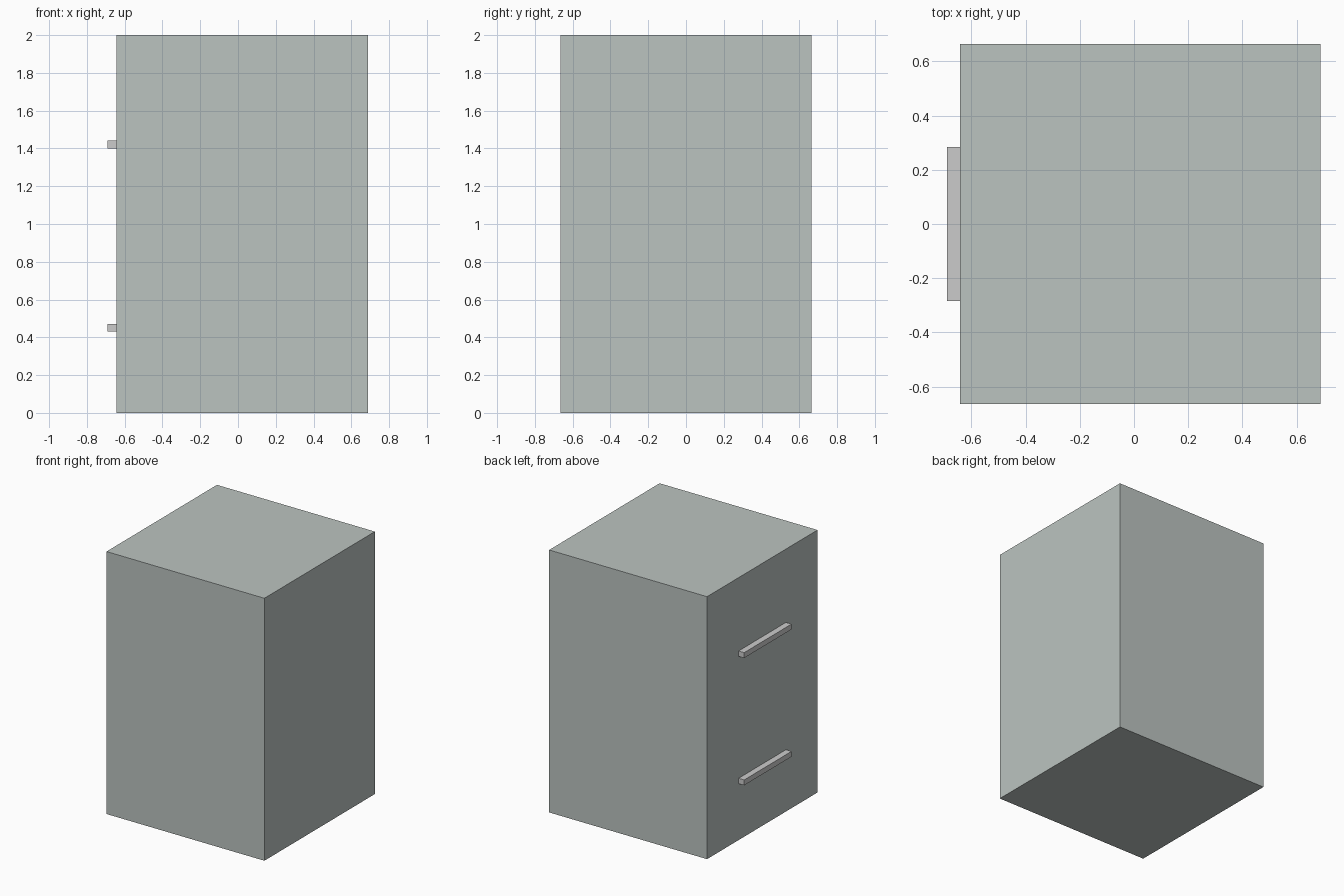
import bpy, bmesh

if "Cube" in bpy.data.objects:
    bpy.data.objects.remove(bpy.data.objects["Cube"])

FRONT = -0.643  # x of the drawer face


def material(name, rgb):
    m = bpy.data.materials.new(name)
    m.diffuse_color = (*rgb, 1)
    m.use_nodes = True
    m.node_tree.nodes["Principled BSDF"].inputs["Base Color"].default_value = m.diffuse_color
    return m


def finish(bm, name, mat=None):
    bmesh.ops.recalc_face_normals(bm, faces=bm.faces)
    me = bpy.data.meshes.new(name)
    bm.to_mesh(me)
    bm.free()
    ob = bpy.data.objects.new(name, me)
    bpy.context.collection.objects.link(ob)
    if mat:
        me.materials.append(mat)
    return ob


def box(name, x0, x1, half_y, z0, z1, mat=None):
    bm = bmesh.new()
    bmesh.ops.create_cube(bm, size=1)
    for v in bm.verts:
        v.co = (x1 if v.co.x > 0 else x0,
                half_y if v.co.y > 0 else -half_y,
                z1 if v.co.z > 0 else z0)
    return finish(bm, name, mat)


def label_frame(name, x, half_y, z0, z1, border):
    # Rectangle with an inset opening, extruded back to the drawer face
    bm = bmesh.new()
    corners = [(-half_y, z0), (half_y, z0), (half_y, z1), (-half_y, z1)]
    face = bm.faces.new([bm.verts.new((x, y, z)) for y, z in corners])
    bm.normal_update()
    bmesh.ops.inset_region(bm, faces=[face], thickness=border)
    bmesh.ops.delete(bm, geom=[face], context='FACES')
    ext = bmesh.ops.extrude_face_region(bm, geom=bm.faces[:], use_keep_orig=True)
    for v in ext['geom']:
        if isinstance(v, bmesh.types.BMVert):
            v.co.x = FRONT
    return finish(bm, name)


# Cabinet body
paint = material("cabinet_paint", (0.50, 0.55, 0.53))
box("cabinet_body", FRONT, 0.688, 0.665, 0, 2, paint)

# Label holder and pull handle for each drawer
for drawer, z in (("lower", 0), ("upper", 0.97)):
    label_frame(drawer + "_label_frame", -0.661, 0.268, z + 0.683, z + 0.858, 0.025)
    box(drawer + "_handle", -0.69, FRONT, 0.285, z + 0.43, z + 0.471)
